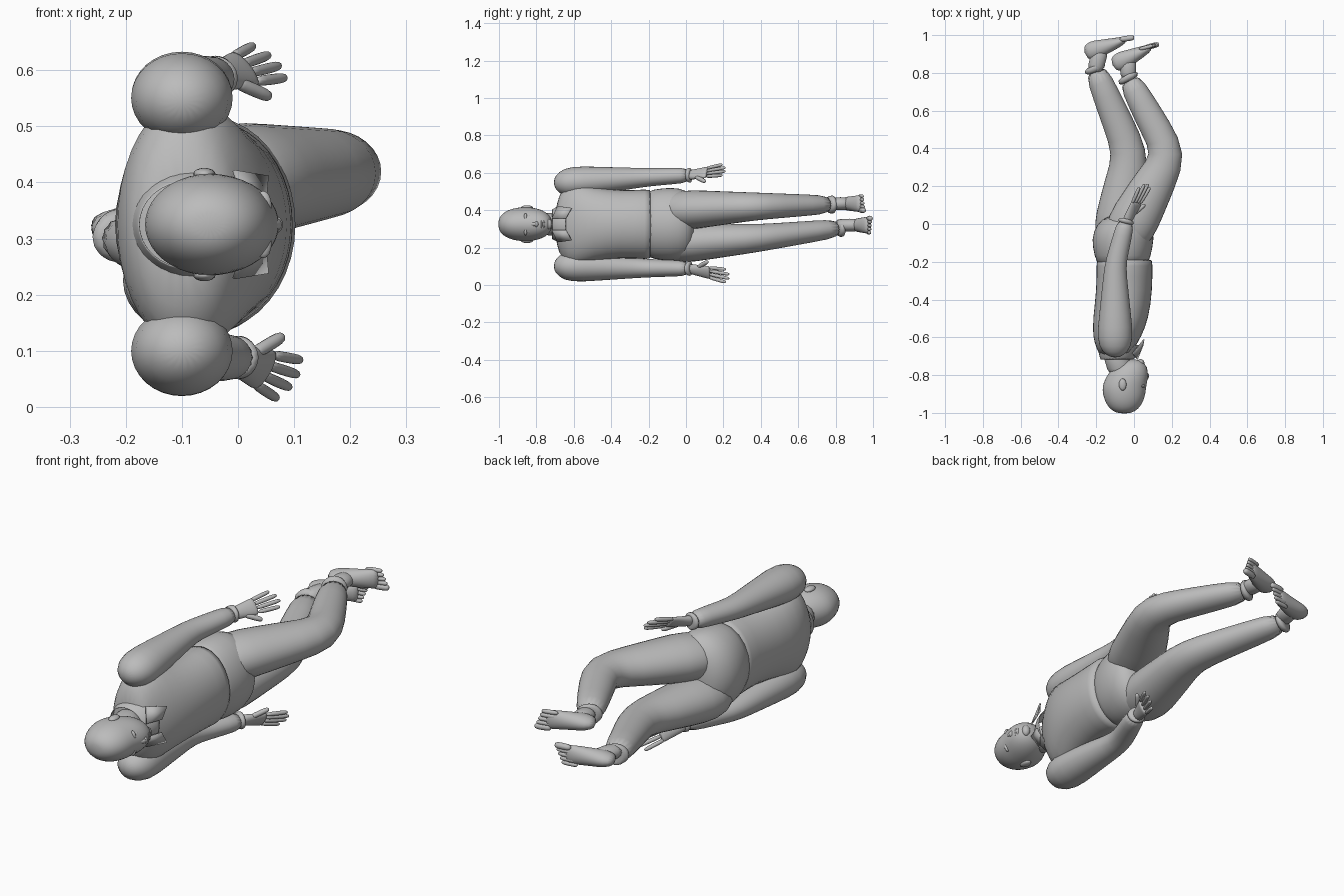
import bpy, bmesh
from math import cos, sin, pi
from mathutils import Vector

cube = bpy.data.objects.get("Cube")
if cube:
    bpy.data.objects.remove(cube)

grey = bpy.data.materials.new("plain grey")
grey.use_nodes = True
tone = (0.5, 0.5, 0.5, 1)
grey.diffuse_color = tone
grey.node_tree.nodes["Principled BSDF"].inputs["Base Color"].default_value = tone

ALONG = Vector((0, 1, 0))     # from the crown towards the feet
ACROSS = Vector((0, 0, 1))    # from the right side towards the left side
MIDDLE = 0.325                # height of the plane of symmetry


def finish(name, bm, smooth=True, thickness=0):
    bmesh.ops.recalc_face_normals(bm, faces=bm.faces)
    mesh = bpy.data.meshes.new(name)
    bm.to_mesh(mesh)
    bm.free()
    mesh.materials.append(grey)
    mesh.shade_smooth()
    part = bpy.data.objects.new(name, mesh)
    bpy.context.collection.objects.link(part)
    if thickness:
        part.modifiers.new("Thickness", "SOLIDIFY").thickness = thickness
    if smooth:
        subdivision = part.modifiers.new("Smooth", "SUBSURF")
        subdivision.levels = subdivision.render_levels = 1
    return part


def loft(name, rings, across=ACROSS, axis=None, sides=16, caps=True, thickness=0):
    """Skin elliptical rings, each given as centre, depth radius and width radius."""
    bm = bmesh.new()
    centres = [Vector(ring[0]) for ring in rings]
    angles = [2 * pi * k / sides for k in range(sides)]
    loops = []
    for i, (centre, depth, width) in enumerate(rings):
        after = centres[min(i + 1, len(centres) - 1)]
        tangent = axis or (after - centres[max(i - 1, 0)]).normalized()
        side = (across - tangent * across.dot(tangent)).normalized()
        front = side.cross(tangent)
        loops.append([bm.verts.new(centres[i] + front * depth * cos(a) + side * width * sin(a))
                      for a in angles])
    for lower, upper in zip(loops, loops[1:]):
        for k in range(sides):
            bm.faces.new((lower[k - 1], lower[k], upper[k], upper[k - 1]))
    if caps:
        bm.faces.new(loops[0])
        bm.faces.new(loops[-1])
    return finish(name, bm, thickness=thickness)


def trunk(name, rows, **options):
    """Loft along the body from rows of y, x, depth radius and width radius."""
    rings = [((x, y, MIDDLE), depth, width) for y, x, depth, width in rows]
    return loft(name, rings, axis=ALONG, **options)


def limb(name, joints, radii, flat, steps=3):
    """Tapered tube through joints with a domed start and an open, turned-in hem."""
    joints = [Vector(joint) for joint in joints]
    start = (joints[1] - joints[0]).normalized()
    end = (joints[-1] - joints[-2]).normalized()
    rings = []
    for angle in (pi / 2.3, pi / 4):
        size = radii[0] * cos(angle)
        rings.append((joints[0] - start * radii[0] * sin(angle), size, size * flat))
    for i in range(len(joints) - 1):
        for step in range(steps):
            t = step / steps
            r = radii[i] * (1 - t) + radii[i + 1] * t
            rings.append((joints[i].lerp(joints[i + 1], t), r, r * flat))
    hem = radii[-1]
    rings.append((joints[-1], hem, hem * flat))
    loft(name, rings)
    inner = hem * flat * 0.9
    loft(name + "_hem", [(joints[-1] - end * hem / 2, hem, hem * flat),
                         (joints[-1] + end * hem / 6, hem, hem * flat),
                         (joints[-1] + end * hem / 6, inner, inner)])


def digit(name, base, tip, radius):
    base, tip = Vector(base), Vector(tip)
    loft(name, [(base, radius, radius), (base.lerp(tip, 0.5), radius, radius),
                (base.lerp(tip, 0.9), radius, radius), (tip, radius / 2, radius / 2)], sides=8)


def ball(name, centre, size):
    bm = bmesh.new()
    bmesh.ops.create_uvsphere(bm, u_segments=16, v_segments=8, radius=1)
    bmesh.ops.scale(bm, vec=size, verts=bm.verts)
    bmesh.ops.translate(bm, vec=centre, verts=bm.verts)
    finish(name, bm, smooth=False)


# Clothed trunk
trunk("shirt", [(-.18, -.05, .15, .19), (-.2, -.05, .15, .19), (-.35, -.05, .15, .18),
                (-.5, -.07, .15, .2), (-.6, -.09, .13, .24), (-.66, -.1, .1, .2),
                (-.7, -.1, .08, .1)], sides=20)
trunk("trouser_seat", [(-.24, -.06, .13, .17), (-.17, -.06, .15, .19), (-.08, -.06, .17, .2),
                       (0, -.05, .15, .19), (.05, -.04, .1, .13)], sides=20)

# Neck and standing collar
trunk("neck", [(-.64, -.1, .07, .07), (-.72, -.09, .07, .06), (-.82, -.06, .07, .06)])
trunk("collar", [(-.64, -.08, .12, .12), (-.68, -.08, .11, .1), (-.72, -.09, .09, .08)],
      caps=False, thickness=.005)

# Head: an egg whose lower half moves forward into the jaw
skull = []
for i in range(11):
    angle = .15 + (pi - .3) * i / 10
    jaw = max(0, -cos(angle))
    swell = sin(angle) ** .8
    skull.append((-.86 - .145 * cos(angle), -.052 + .045 * jaw, .118 * swell, .093 * swell))
trunk("head", skull, sides=20)

# Face
digit("nose_bridge", (.05, -.845, MIDDLE), (.073, -.8, MIDDLE), .012)
ball("nose_tip", (.066, -.8, MIDDLE), (.014, .012, .016))
ball("upper_lip", (.06, -.772, MIDDLE), (.012, .006, .026))
ball("lower_lip", (.058, -.76, MIDDLE), (.012, .007, .022))
ball("chin", (.035, -.735, MIDDLE), (.02, .02, .028))
for side, sign in (("left", 1), ("right", -1)):
    ball(side + "_eye", (.045, -.838, MIDDLE + sign * .034), (.013, .009, .016))
    ball(side + "_brow", (.045, -.858, MIDDLE + sign * .034), (.015, .009, .026))
    ball(side + "_ear", (-.06, -.85, MIDDLE + sign * .09), (.02, .032, .011))
    # Pointed collar flap
    bm = bmesh.new()
    corners = ((.015, -.715, .03), (.045, -.64, .03), (.05, -.61, .085), (-.01, -.685, .095))
    bm.faces.new([bm.verts.new((x, y, MIDDLE + sign * z)) for x, y, z in corners])
    finish(side + "_collar_flap", bm, smooth=False, thickness=.006)


def arm(side, shoulder, elbow, wrist):
    limb(side + "_sleeve", (shoulder, elbow, wrist), (.1, .058, .046), flat=.88)


def hand(side, wrist, knuckle, across):
    """Palm, four fanned fingers and a thumb on the side that across points to."""
    wrist, knuckle, across = Vector(wrist), Vector(knuckle), Vector(across).normalized()
    reach = knuckle - wrist
    loft(side + "_palm", [(wrist + reach * t, .024 - .01 * t, .027 + .014 * t)
                          for t in (0, .3, .6, .9, 1)], across=across)
    for i, finger in enumerate(("index", "middle", "ring", "little")):
        spread = across * (1.5 - i)
        length = 1.85 if finger in ("middle", "ring") else 1.7
        digit(f"{side}_{finger}_finger", wrist + reach * .9 + spread * .02,
              wrist + reach * length + spread * .027, .0105)
    digit(side + "_thumb", wrist + reach * .4 + across * .015,
          wrist + reach * .9 + across * .07, .013)


def leg(side, hip, knee, ankle):
    limb(side + "_trouser_leg", (hip, knee, ankle), (.14, .095, .062), flat=.8)


def foot(side, ankle, heel, toe, inner):
    """Wedge along the sole line from heel to toe, with the big toe on the inner side."""
    ankle, heel, toe = Vector(ankle), Vector(heel), Vector(toe)
    up = ACROSS.cross(toe - heel).normalized()
    if up.y > 0:
        up.negate()
    rings = []
    for i in range(6):
        t = i / 6
        height = .06 * (1 - t) ** .7
        size = 1 if i else .6
        rings.append((heel.lerp(toe, t) + up * height, height * size, (.034 + .016 * t) * size))
    loft(side + "_foot", rings)
    instep = rings[2][0]
    loft(side + "_ankle", [(ankle.lerp(instep, t), .044, .035) for t in (-.2, .5, 1)])
    for i, name in enumerate(("big", "second", "third", "fourth", "little")):
        offset = ACROSS * inner * (.036 - .019 * i) + up * .013
        digit(f"{side}_{name}_toe", heel.lerp(toe, .7 - .03 * i) + offset,
              heel.lerp(toe, 1 - .03 * i) + offset, .011 if i else .016)


# Left limbs
arm("left", (-.1, -.61, .55), (-.1, -.22, .575), (-.04, .02, .587))
hand("left", (-.045, 0, .585), (.015, .115, .603), (1, 0, -1))
leg("left", (-.02, -.02, .4), (.19, .37, .42), (-.035, .78, .43))
foot("left", (-.03, .78, .435), (-.13, .9, .435), (.13, .965, .435), inner=-1)

# Right limbs
arm("right", (-.1, -.61, .1), (-.1, -.22, .09), (0, .02, .088))
hand("right", (-.01, .01, .088), (.05, .13, .065), (.5, 0, .8))
leg("right", (-.08, -.02, .225), (-.02, .38, .25), (-.21, .83, .305))
foot("right", (-.205, .82, .32), (-.27, .965, .32), (0, 1, .32), inner=1)
